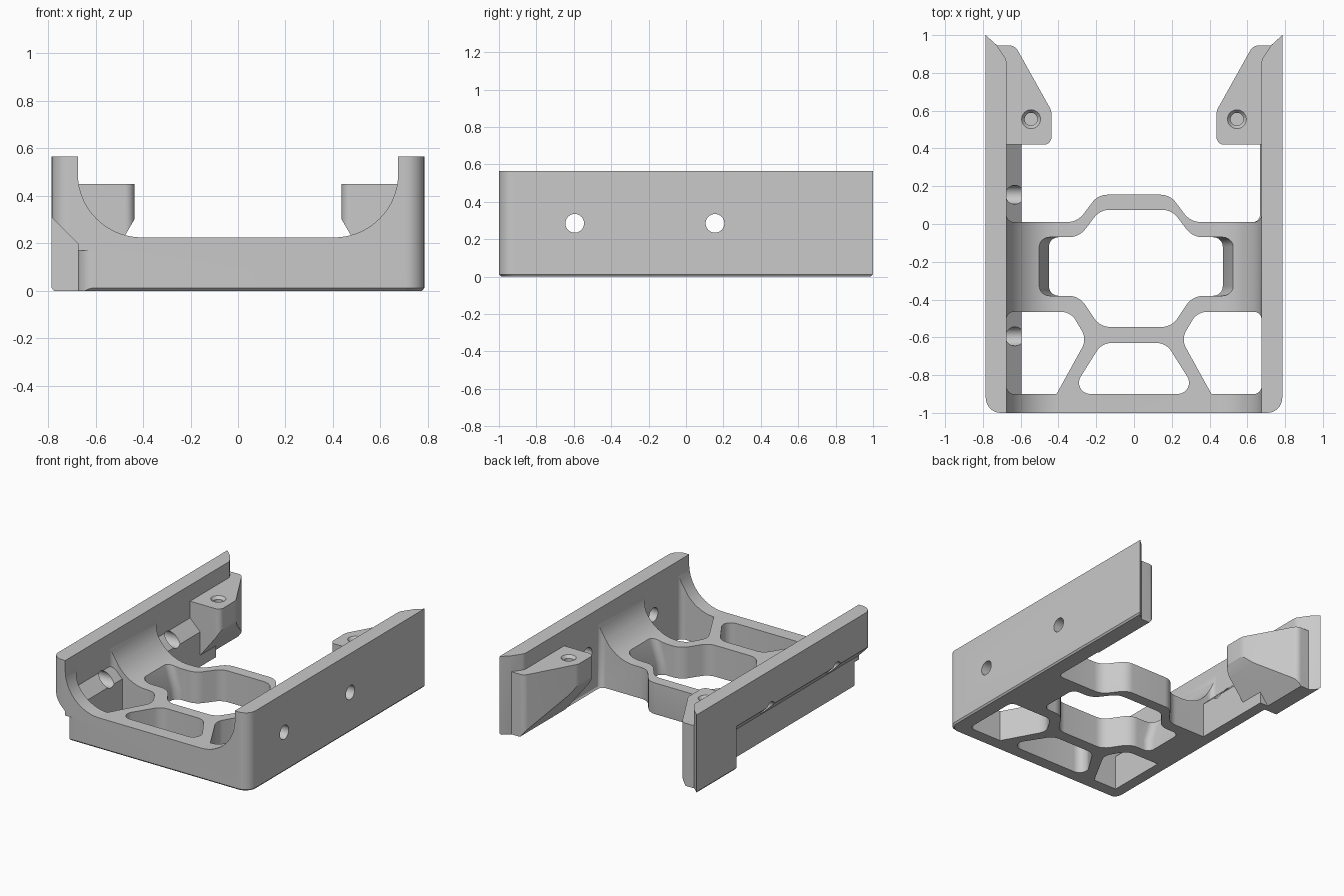
import bpy, bmesh, math
from mathutils import Vector

cube = bpy.data.objects.get("Cube")
if cube:
    bpy.data.objects.remove(cube, do_unlink=True)

grey = bpy.data.materials.new("satin grey")
grey.use_nodes = True
grey.diffuse_color = (0.585, 0.585, 0.585, 1)
grey.node_tree.nodes["Principled BSDF"].inputs["Base Color"].default_value = (0.585, 0.585, 0.585, 1)


def rounded(points, steps=8):
    """Turn (x, y, radius) corners into a 2D outline with true arcs."""
    out = []
    for i, (x, y, r) in enumerate(points):
        p = Vector((x, y))
        if r == 0:
            out.append(p)
            continue
        u = (Vector(points[i - 1][:2]) - p).normalized()
        v = (Vector(points[(i + 1) % len(points)][:2]) - p).normalized()
        half = u.angle(v) / 2
        reach = r / math.tan(half)
        c = p + (u + v).normalized() * r / math.sin(half)
        a, b = p + u * reach - c, p + v * reach - c
        out += [c + a.lerp(b, k / steps).normalized() * r if half > 1.2 else
                c + a.normalized().slerp(b.normalized(), k / steps).normalized() * r
                for k in range(steps + 1)]
    return out


def mirrored(half):
    """Complete a half outline across x = 0."""
    return half + [(-p[0], *p[1:]) for p in reversed(half)]


def loft(name, rings):
    """Solid through matching rings of 3D points."""
    bm = bmesh.new()
    loops = [[bm.verts.new(p) for p in ring] for ring in rings]
    n = len(loops[0])
    for lo, hi in zip(loops, loops[1:]):
        for i in range(n):
            j = (i + 1) % n
            bm.faces.new((lo[i], lo[j], hi[j], hi[i]))
    bm.faces.new(loops[0][::-1])
    bm.faces.new(loops[-1])
    bmesh.ops.recalc_face_normals(bm, faces=bm.faces)
    mesh = bpy.data.meshes.new(name)
    bm.to_mesh(mesh)
    bm.free()
    mesh.materials.append(grey)
    ob = bpy.data.objects.new(name, mesh)
    bpy.context.collection.objects.link(ob)
    return ob


def upright(name, outline, z0, z1):
    return loft(name, [[(p[0], p[1], z) for p in outline] for z in (z0, z1)])


def lengthwise(name, profile, y0, y1):
    return loft(name, [[(p[0], y, p[1]) for p in profile] for y in (y0, y1)])


def turned(name, centre, axis, stations):
    """Round solid from (distance, radius) stations along an axis."""
    rings = []
    for d, r in stations:
        ring = []
        for k in range(32):
            a = math.tau * k / 32
            s, c = r * math.sin(a), r * math.cos(a)
            ring.append(Vector(centre) + Vector((d, c, s) if axis == "x" else (c, s, d)))
        rings.append(ring)
    return loft(name, rings)


def combine(target, tool, operation="DIFFERENCE"):
    mod = target.modifiers.new("combine", "BOOLEAN")
    mod.operation, mod.object, mod.solver = operation, tool, "EXACT"
    bpy.context.view_layer.objects.active = target
    bpy.ops.object.modifier_apply(modifier=mod.name)
    bpy.data.objects.remove(tool, do_unlink=True)


# Outer body with forked rear and a fine chamfer round the bottom
plan = rounded(mirrored([
    (0.785, -1, 0.08), (0.785, 1, 0), (0.73, 0.95, 0), (0.675, 0.87, 0.06),
    (0.675, 0.01, 0.04), (0.3, 0.01, 0.11), (0.19, 0.155, 0.1)][::-1]))
bracket = loft("bracket", [[(p.x * s, p.y * s, z) for p in plan]
                           for s, z in ((0.988, 0), (1, 0.012), (1, 0.565))])

# U-shaped channel along the length
channel = rounded(mirrored([(0.675, 0.8, 0), (0.675, 0.225, 0.27)]), 20)
combine(bracket, lengthwise("channel_cutter", channel, -1.2, 1.2))

# Floor windows: front trapezoid and the two side openings
trapezoid = rounded(mirrored([(0.34, -0.9, 0.06), (0.17, -0.63, 0.09)]))
combine(bracket, upright("front_window_cutter", trapezoid, -0.1, 0.5))
for side in (-1, 1):
    opening = rounded([(side * x, y, r) for x, y, r in (
        (0.675, -0.9, 0.04), (0.41, -0.9, 0), (0.25, -0.61, 0.09),
        (0.335, -0.465, 0.09), (0.675, -0.465, 0.04))])
    combine(bracket, upright("side_window_cutter", opening, -0.1, 0.52))


# Centre window, widening towards the top at its two ends
def centre_outline(end):
    return rounded(mirrored([
        (0.19, -0.545, 0.1), (0.3, -0.38, 0.11), (end, -0.38, 0.05),
        (end, -0.07, 0.05), (0.3, -0.07, 0.11), (0.19, 0.075, 0.1)]))


combine(bracket, loft("centre_window_cutter", [
    [(p.x + 0.01, p.y, z) for p in centre_outline(end)]
    for end, z in ((0.46, -0.1), (0.46, 0.08), (0.53, 0.3), (0.53, 0.5))]))

# Inner rib backing the undercut wall
rib = [(-0.72, 0), (-0.595, 0), (-0.595, 0.25), (-0.675, 0.33), (-0.72, 0.33)]
combine(bracket, lengthwise("inner_rib", rib, -0.91, 0.6), "UNION")

# Mounting pads with sloping undersides and countersunk screw holes
for side in (-1, 1):
    pad_plan = rounded([(side * x, y, r) for x, y, r in (
        (0.74, 0.42, 0), (0.437, 0.42, 0.04), (0.437, 0.6, 0.08),
        (0.63, 0.945, 0.05), (0.74, 0.945, 0))])
    pad = upright("mount_pad", pad_plan, 0, 0.45)
    slope = [(side * x, z) for x, z in (
        (0.8, -0.1), (0.74, -0.1), (0.66, 0), (0.475, 0.235),
        (0.437, 0.3), (0.4, 0.4), (0.4, 0.6), (0.8, 0.6))]
    combine(pad, lengthwise("slope_shape", slope, 0.2, 1.2), "INTERSECT")
    combine(pad, turned("screw_cutter", (side * 0.545, 0.555, 0.45), "z",
                        ((-0.2, 0.034), (-0.02, 0.034), (0, 0.05), (0.05, 0.05))))
    combine(bracket, pad, "UNION")

# Undercut along the outside of one wall, with its rounded front corner
undercut = [(-0.9, -0.1), (-0.675, -0.1), (-0.675, 0.2), (-0.785, 0.31), (-0.9, 0.425)]
combine(bracket, lengthwise("undercut_cutter", undercut, -1.2, 0.55))
corner = [(-0.72, -0.93), (-0.72, -1.05), (-0.605, -1.05)] + [
    (-0.605 - 0.07 * math.sin(a), -0.93 - 0.07 * math.cos(a))
    for a in [math.pi / 2 * k / 8 for k in range(9)]]
combine(bracket, upright("corner_cutter", corner, -0.1, 0.17))

# Cross holes through both walls
for y in (-0.595, 0.155):
    combine(bracket, turned("cross_hole_cutter", (0, y, 0.285), "x", ((-1, 0.05), (1, 0.05))))

bpy.ops.object.select_all(action="DESELECT")
bracket.select_set(True)
bpy.context.view_layer.objects.active = bracket
bpy.ops.object.shade_smooth_by_angle(angle=math.radians(30))
